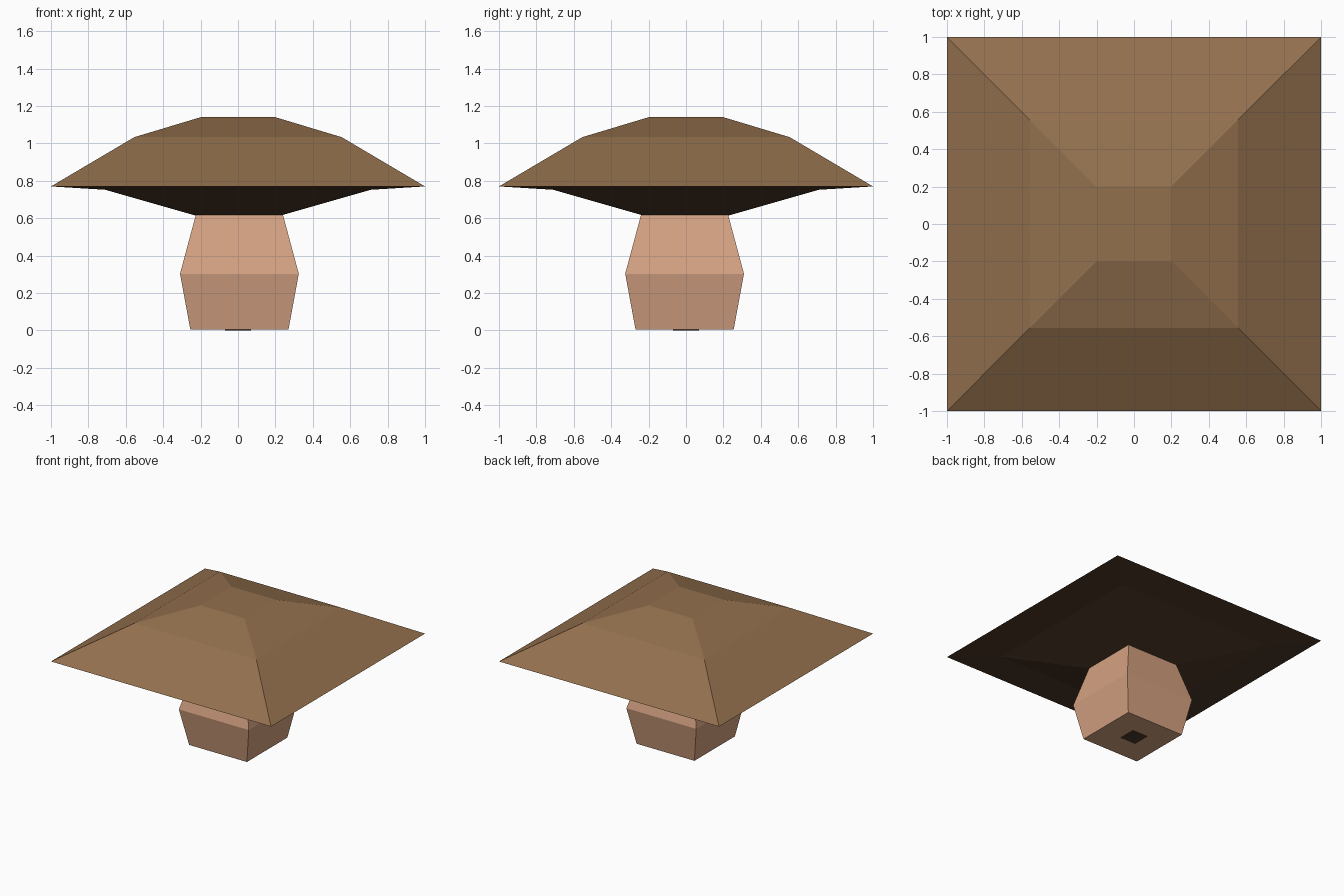
import bpy, bmesh

if "Cube" in bpy.data.objects:
    bpy.data.objects.remove(bpy.data.objects["Cube"])


def material(name, rgb):
    m = bpy.data.materials.new(name)
    m.diffuse_color = (*rgb, 1)
    m.use_nodes = True
    m.node_tree.nodes["Principled BSDF"].inputs["Base Color"].default_value = m.diffuse_color
    return m


def square_loft(name, rings, mat, centre=(0, 0), cap_start=True, cap_end=True):
    """Stack square rings given as (half width, height), bottom to top."""
    bm = bmesh.new()
    cx, cy = centre
    loops = [[bm.verts.new((cx + sx * h, cy + sy * h, z))
              for sx, sy in ((-1, -1), (1, -1), (1, 1), (-1, 1))]
             for h, z in rings]
    for a, b in zip(loops, loops[1:]):
        for i in range(4):
            j = (i + 1) % 4
            bm.faces.new((a[i], a[j], b[j], b[i]))
    if cap_start:
        bm.faces.new(loops[0][::-1])
    if cap_end:
        bm.faces.new(loops[-1])
    mesh = bpy.data.meshes.new(name)
    bm.to_mesh(mesh)
    bm.free()
    mesh.materials.append(mat)
    obj = bpy.data.objects.new(name, mesh)
    bpy.context.collection.objects.link(obj)
    return obj


brown = material("cap_brown", (0.29, 0.16, 0.075))
dark = material("underside_brown", (0.075, 0.04, 0.02))
tan = material("stem_tan", (0.66, 0.36, 0.22))

# Mushroom cap: sloping upper shell with a small flat top
square_loft("cap_top", [(1.0, 0.77), (0.555, 1.033), (0.20, 1.14)],
            brown, cap_start=False)

# Dark underside of the cap, narrowing to the stem
square_loft("cap_underside", [(0.23, 0.615), (0.71, 0.752), (1.0, 0.77)],
            dark, cap_end=False)

# Bulging stem, very slightly off centre
square_loft("stem", [(0.2625, 0.005), (0.3175, 0.303), (0.2325, 0.62)],
            tan, centre=(0.0075, -0.0075))

# Small dark patch under the stem
square_loft("stem_base_patch", [(0.07, 0.0), (0.07, 0.006)], dark)
